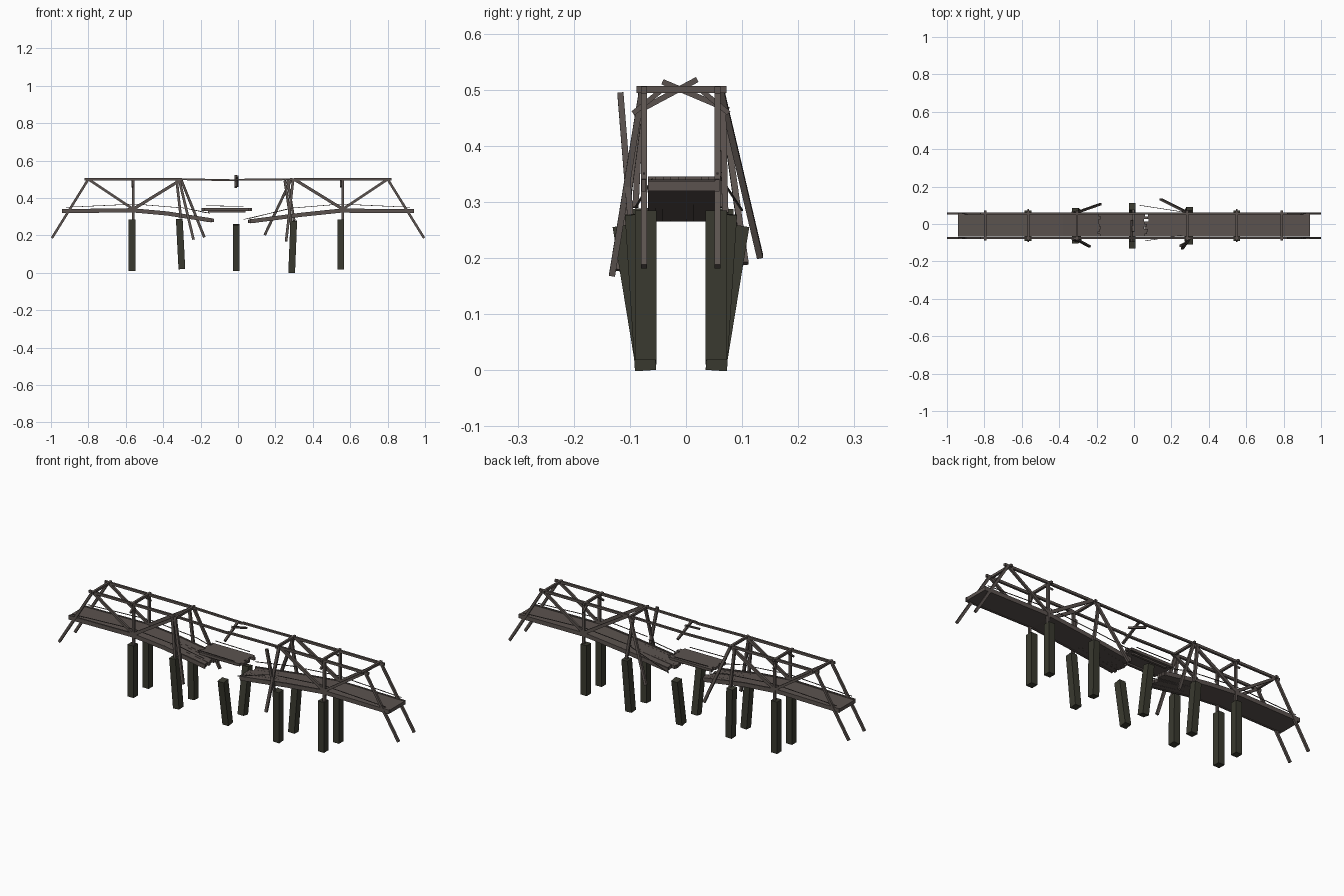
import bpy, bmesh, random
from mathutils import Vector, Matrix

if "Cube" in bpy.data.objects:
    bpy.data.objects.remove(bpy.data.objects["Cube"])

random.seed(4)


def material(name, col):
    m = bpy.data.materials.new(name)
    m.diffuse_color = (*col, 1)
    m.use_nodes = True
    m.node_tree.nodes["Principled BSDF"].inputs["Base Color"].default_value = m.diffuse_color
    return m


STEEL = material("rusty_brown", (0.105, 0.086, 0.078))
STONE = material("dark_olive_stone", (0.042, 0.042, 0.029))
YS = (-0.075, 0.056)          # the two truss planes


def finish(name, bm, mat):
    bmesh.ops.recalc_face_normals(bm, faces=bm.faces)
    me = bpy.data.meshes.new(name)
    bm.to_mesh(me)
    bm.free()
    me.materials.append(mat)
    ob = bpy.data.objects.new(name, me)
    bpy.context.collection.objects.link(ob)
    return ob


def beam(name, a, b, w=0.011, h=0.013, mat=STEEL):
    """Square bar from a to b: w is across (y), h the other way."""
    a, b = Vector(a), Vector(b)
    d = (b - a).normalized()
    side = Vector((0, 1, 0)) if abs(d.y) < 0.8 else Vector((1, 0, 0))
    up = d.cross(side).normalized()
    side = up.cross(d).normalized()
    rot = Matrix((d, side, up)).transposed().to_4x4()
    bm = bmesh.new()
    bmesh.ops.create_cube(bm, size=1, matrix=Matrix.Translation((a + b) / 2) @ rot
                          @ Matrix.Diagonal(((b - a).length, w, h, 1)))
    return finish(name, bm, mat)


def strip_deck(name, stations, jag, n=9, t=0.018):
    """Deck of lengthwise strips following (x, z) stations; jag = which ends are torn."""
    bm = bmesh.new()
    y0, y1 = -0.068, 0.054
    for i in range(n):
        ya, yb = y0 + (y1 - y0) * i / n, y0 + (y1 - y0) * (i + 1) / n
        rings = []
        for k, (x, z) in enumerate(stations):
            if k in jag:
                x += random.uniform(-0.014, 0.014)
            rings.append([bm.verts.new((x, y, z + dz)) for y, dz in
                          ((ya, -t), (yb, -t), (yb, 0), (ya, 0))])
        for r, s in zip(rings, rings[1:]):
            for j in range(4):
                bm.faces.new((r[j], r[(j + 1) % 4], s[(j + 1) % 4], s[j]))
        bm.faces.new(rings[0])
        bm.faces.new(rings[-1])
    return finish(name, bm, STEEL)


# deck: two sagging ends and a loose middle piece
LEFT = [(-0.94, 0.337), (-0.57, 0.342), (-0.38, 0.325), (-0.14, 0.288)]
RIGHT = [(0.94, 0.337), (0.55, 0.34), (0.34, 0.318), (0.065, 0.283)]
strip_deck("left_deck", LEFT, {3})
strip_deck("right_deck", RIGHT, {3})
strip_deck("middle_deck", [(-0.19, 0.345), (0.065, 0.345)], {0, 1}, t=0.014)
for z, x0, x1 in ((0.328, -0.16, 0.04),):
    for y in (-0.05, 0.035):
        beam("middle_deck_joist", (x0, y, z), (x1, y, z), 0.012, 0.01)

# edge girders and thin railings along the deck ends
for side, path in (("left", LEFT), ("right", RIGHT)):
    for y in YS:
        for (xa, za), (xb, zb) in zip(path, path[1:]):
            beam(side + "_edge_girder", (xa, y, za - 0.008), (xb, y, zb - 0.008), 0.008, 0.022)
for s in (-1, 1):
    for y in YS:
        beam("railing", (s * 0.92, y, 0.35), (s * 0.55, y, 0.367), 0.003, 0.003)
        beam("railing", (s * 0.55, y, 0.367), (s * 0.28, y, 0.345), 0.003, 0.003)
# torn railing ends
beam("torn_railing", (0.29, 0.06, 0.345), (0.03, 0.1, 0.285), 0.003, 0.003)
beam("torn_railing", (0.26, -0.06, 0.34), (0.06, -0.09, 0.29), 0.003, 0.003)
beam("torn_railing", (-0.28, 0.056, 0.345), (-0.17, 0.05, 0.32), 0.003, 0.003)
beam("torn_railing", (-0.28, -0.075, 0.345), (-0.15, -0.07, 0.318), 0.003, 0.003)
for y in YS:
    beam("middle_railing", (-0.17, y, 0.358), (0.03, y, 0.355), 0.003, 0.003)

# truss sides
for y in YS:
    for s in (-1, 1):
        beam("top_chord", (s * 0.82, y, 0.499), (s * 0.3, y, 0.5))
        beam("middle_top_chord", (s * 0.3, y, 0.5), (-0.01, y, 0.494 if s < 0 else 0.497), h=0.01)
        beam("end_diagonal", (s * 0.8, y, 0.5), (s * 0.995, y, 0.185))
        beam("outer_diagonal", (s * 0.8, y, 0.5), (s * 0.56, y, 0.34))
        beam("inner_diagonal", (s * 0.56, y, 0.34), (s * 0.3, y, 0.5), h=0.016)
        beam("post", (s * 0.56, y, 0.28), (s * 0.56, y, 0.5))

# cross beams over the top, with knee braces at the inner frames
for x in (-0.795, -0.565, -0.305, 0.285, 0.55, 0.79):
    beam("top_cross_beam", (x, -0.088, 0.5), (x, 0.072, 0.5), 0.012, 0.012)
for x in (-0.565, 0.55):
    for y, e in ((-0.094, -0.045), (0.076, 0.028)):
        beam("knee_brace", (x, y, 0.458), (x, e, 0.498), 0.009, 0.009)
# snapped cross beam at the middle
beam("snapped_cross_beam", (-0.012, 0.02, 0.518), (-0.012, -0.094, 0.457), 0.011, 0.01)
beam("snapped_cross_beam", (-0.004, -0.042, 0.514), (-0.004, 0.076, 0.464), 0.011, 0.01)

# broken hanging members
for a, b in (((-0.305, 0.062, 0.5), (-0.18, 0.106, 0.19)),
             ((-0.315, -0.078, 0.5), (-0.238, -0.12, 0.178)),
             ((0.285, 0.062, 0.5), (0.143, 0.132, 0.202)),
             ((0.295, -0.078, 0.5), (0.257, -0.132, 0.168)),
             ((-0.328, -0.08, 0.495), (-0.305, -0.09, 0.29)),
             ((-0.328, 0.06, 0.495), (-0.305, 0.064, 0.29)),
             ((0.25, -0.117, 0.494), (0.285, -0.098, 0.26)),
             ((0.265, 0.065, 0.495), (0.3, 0.07, 0.28))):
    beam("hanging_member", a, b, 0.011, 0.014)

# piers: foot x, top x, outward lean, foot z, top z
for x0, x1, lean, z0, z1 in ((-0.567, -0.567, 0, 0.01, 0.285), (-0.3, -0.314, 0.012, 0.02, 0.287),
                             (-0.01, -0.01, 0.04, 0.013, 0.258), (0.287, 0.298, 0.018, 0.0, 0.278),
                             (0.55, 0.55, 0, 0.018, 0.285)):
    for y, s in ((-0.072, -1), (0.054, 1)):
        beam("pier", (x0, y, z0), (x1, y + s * lean, z1), 0.038, 0.036, STONE)
